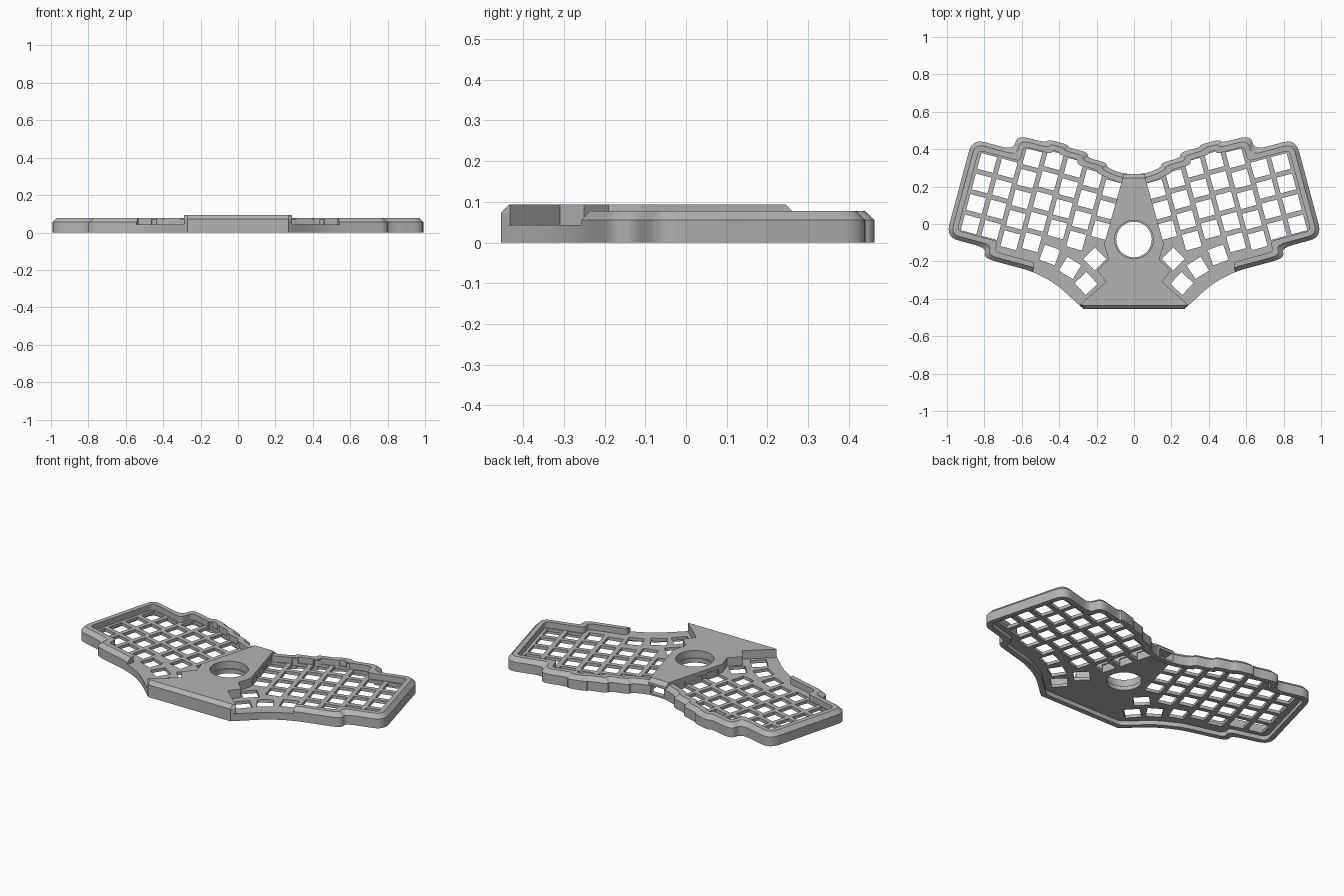
import bpy, math
from mathutils import Vector

if "Cube" in bpy.data.objects:
    bpy.data.objects.remove(bpy.data.objects["Cube"])

TILT = math.radians(15)
PITCH, KEY = 0.1135, 0.087
PLATE, WALL, TOP = 0.043, 0.078, 0.093


def wing(u, v):
    """Point in the tilted frame of the +x wing."""
    return Vector((u * math.cos(TILT) - v * math.sin(TILT),
                   u * math.sin(TILT) + v * math.cos(TILT)))


def mirrored(pts):
    return pts + [Vector((-p.x, p.y)) for p in reversed(pts)]


def inset(pts, d):
    """Mitred inward offset of a clockwise outline."""
    out = []
    for i, p in enumerate(pts):
        a = (p - pts[i - 1]).normalized()
        b = (pts[(i + 1) % len(pts)] - p).normalized()
        n, m = Vector((a.y, -a.x)), Vector((b.y, -b.x))
        out.append(p + (n + m) * d / (1 + n.dot(m)))
    return out


def rounded(pts, r, steps=6):
    """Replace every corner by a short curve."""
    out = []
    for i, p in enumerate(pts):
        a, b = pts[i - 1] - p, pts[(i + 1) % len(pts)] - p
        s = p + a.normalized() * min(r, a.length * 0.45)
        e = p + b.normalized() * min(r, b.length * 0.45)
        for k in range(steps + 1):
            t = k / steps
            out.append(s * (1 - t) ** 2 + p * 2 * t * (1 - t) + e * t * t)
    return out


def stack(loops):
    """Solid from matching (outline, height) loops, as verts and faces."""
    n = len(loops[0][0])
    verts = [(p.x, p.y, z) for pts, z in loops for p in pts]
    faces = [tuple(range(n)), tuple(reversed(range(len(verts) - n, len(verts))))]
    for j in range(len(loops) - 1):
        for i in range(n):
            k = (i + 1) % n
            faces.append((j * n + k, j * n + i, (j + 1) * n + i, (j + 1) * n + k))
    return verts, faces


def make(name, solids):
    verts, faces = [], []
    for v, f in solids:
        base = len(verts)
        verts += v
        faces += [tuple(base + i for i in face) for face in f]
    mesh = bpy.data.meshes.new(name)
    mesh.from_pydata(verts, [], faces)
    obj = bpy.data.objects.new(name, mesh)
    bpy.context.collection.objects.link(obj)
    return obj


def combine(target, tool, operation):
    mod = target.modifiers.new(tool.name, 'BOOLEAN')
    mod.object, mod.operation, mod.solver = tool, operation, 'EXACT'
    bpy.context.view_layer.objects.active = target
    bpy.ops.object.modifier_apply(modifier=mod.name)
    bpy.data.objects.remove(tool)


def box(center, angle, sx, sy, z0, z1):
    pts = []
    for x, y in ((-1, 1), (1, 1), (1, -1), (-1, -1)):
        q = Vector((x * sx / 2, y * sy / 2))
        c, s = math.cos(angle), math.sin(angle)
        pts.append(center + Vector((q.x * c - q.y * s, q.x * s + q.y * c)))
    return stack([(pts, z0), (pts, z1)])


def circle(r, y, n=64):
    return [Vector((r * math.sin(k * math.tau / n), y + r * math.cos(k * math.tau / n)))
            for k in range(n)]


# Case outline: staggered back edge, outer block, lower block, thumb arc
half = [Vector((0.06, 0.267))]
half += [wing(u, v) for u, v in (
    (0.22, 0.255), (0.225, 0.278), (0.333, 0.278), (0.338, 0.305),
    (0.447, 0.305), (0.452, 0.318), (0.56, 0.318), (0.565, 0.298),
    (0.725, 0.298), (0.725, 0.216), (0.953, 0.216), (0.953, -0.328),
    (0.73, -0.328), (0.73, -0.385), (0.457, -0.385))]
walled = len(half) - 1
half += [Vector(p) for p in ((0.417, -0.32), (0.30, -0.427), (0.27, -0.455))]
outline = mirrored(half)


def ring(d):
    return rounded(inset(outline, d), max(0.07 - d, 0.02))


case = make("keyboard_case", [stack([(ring(0), 0), (ring(0), 0.055), (ring(0.022), WALL)])])

# Sunken key area, open at the thumb arc
pocket = inset(outline, 0.05)[:walled]
pocket = rounded(mirrored(pocket + [wing(0.457, -0.335), wing(0.457, -0.5),
                                    Vector((0.3, -0.7))]), 0.025)
combine(case, make("pocket_cutter", [stack([(pocket, PLATE), (pocket, 0.3)])]), 'DIFFERENCE')

# Raised centre with sloped front and back edges
side = [Vector(p) for p in ((0.058, 0.267), (0.062, 0.24), (0.16, -0.11), (0.135, -0.19),
                            (0.195, -0.25), (0.15, -0.31), (0.29, -0.432), (0.27, -0.455))]
foot = mirrored(side)
crown = []
for p in foot:
    q = p.copy()
    if p.y < -0.44:
        q.y += 0.02
    elif p.y > 0.25:
        q.y -= 0.022
    crown.append(q)
centre = make("raised_centre", [stack([(foot, 0), (foot, 0.072), (crown, TOP)])])
combine(case, centre, 'UNION')

# Hollow underside
hollow = ring(0.03)
combine(case, make("hollow_cutter", [stack([(hollow, -0.1), (hollow, 0.025)])]), 'DIFFERENCE')

# Key openings: (stagger, rows) for each column from the outside in, then thumb keys
columns = ((0.112, 4), (0.112, 4), (0.199, 5), (0.218, 5), (0.207, 4), (0.175, 4), (0.149, 3))
keys = []
for i, (v, rows) in enumerate(columns):
    for row in range(rows):
        keys.append((wing(0.843 - PITCH * i, v - PITCH * row), TILT))
for x, y, angle in ((0.45, -0.165, 20), (0.342, -0.235, 32),
                    (0.256, -0.318, 47), (0.21, -0.187, 45)):
    keys.append((Vector((x, y)), math.radians(angle)))
holes = []
for c, a in keys:
    holes.append(box(c, a, KEY, KEY, -0.05, 0.07))
    holes.append(box(Vector((-c.x, c.y)), -a, KEY, KEY, -0.05, 0.07))
combine(case, make("key_cutter", holes), 'DIFFERENCE')

# Stepped round opening in the centre
narrow, wide = circle(0.095, -0.083), circle(0.103, -0.083)
combine(case, make("ball_cutter", [stack([(narrow, -0.1), (narrow, 0.05),
                                          (wide, 0.05), (wide, 0.3)])]), 'DIFFERENCE')

# Cable port in the back wall
combine(case, make("port_cutter", [box(Vector((0, 0.27)), 0, 0.09, 0.12, 0.01, 0.058)]),
        'DIFFERENCE')

# Grey plastic
mat = bpy.data.materials.new("grey_plastic")
mat.use_nodes = True
colour = (0.45, 0.45, 0.45, 1)
mat.diffuse_color = colour
mat.node_tree.nodes["Principled BSDF"].inputs["Base Color"].default_value = colour
case.data.materials.clear()
case.data.materials.append(mat)
for poly in case.data.polygons:
    poly.material_index = 0
bpy.ops.object.select_all(action='DESELECT')
case.select_set(True)
bpy.context.view_layer.objects.active = case
bpy.ops.object.shade_smooth_by_angle(angle=math.radians(25))
